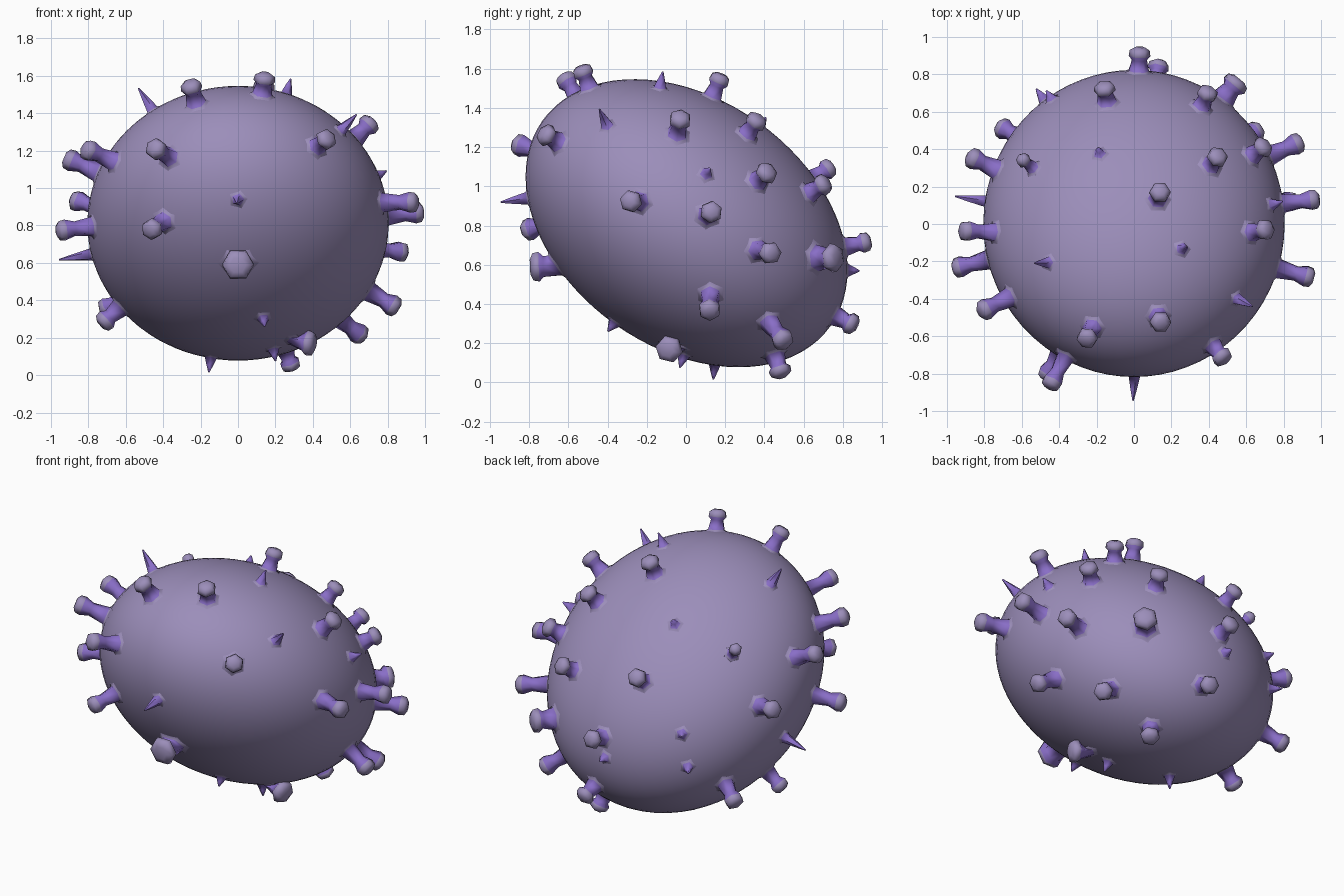
import bpy, bmesh, math
from mathutils import Vector, Matrix

if "Cube" in bpy.data.objects:
    bpy.data.objects.remove(bpy.data.objects["Cube"])


def material(name, col):
    m = bpy.data.materials.new(name)
    m.diffuse_color = (*col, 1)
    m.use_nodes = True
    m.node_tree.nodes["Principled BSDF"].inputs["Base Color"].default_value = m.diffuse_color
    return m


BODY = material("dusty lilac", (0.33, 0.27, 0.49))
STEM = material("violet", (0.25, 0.155, 0.57))

# body: ellipsoid tilted about x (long axis runs from upper front to lower back)
PLACE = Matrix.Translation((0, 0.003, 0.812)) @ Matrix.Rotation(math.radians(-35.5), 4, 'X')
bpy.ops.mesh.primitive_uv_sphere_add(segments=64, ring_count=40, radius=1)
body = bpy.context.object
body.name = "body"
body.data.transform(PLACE @ Matrix.Diagonal((0.806, 0.902, 0.632, 1)))
body.data.materials.append(BODY)
bpy.ops.object.shade_smooth()
bpy.context.view_layer.update()


def spike(name, tip, make_rings, sides, base=None):
    """Loft rings (height, radius, colour of the band below) out of the body."""
    tip = Vector(tip)
    _, p, n, _ = body.closest_point_on_mesh(Vector(base) if base else tip)
    if base:
        n = (tip - p).normalized()
    q = Vector((0, 0, 1)).rotation_difference(n)
    bm = bmesh.new()
    prev = None
    for k, (z, r, mat) in enumerate(make_rings((tip - p).dot(n))):
        loop = []
        for i in range(sides):
            a = 2 * math.pi * i / sides
            co = p + q @ Vector((r * math.cos(a), r * math.sin(a), z))
            if k < 2:  # root rings hug the body
                _, c, m, _ = body.closest_point_on_mesh(co)
                co = c + m * z
            loop.append(bm.verts.new(co))
        if prev:
            for i in range(sides):
                j = (i + 1) % sides
                bm.faces.new((prev[i], prev[j], loop[j], loop[i])).material_index = mat
        prev = loop
    bm.faces.new(prev)
    me = bpy.data.meshes.new(name)
    bm.to_mesh(me)
    bm.free()
    ob = bpy.data.objects.new(name, me)
    bpy.context.collection.objects.link(ob)
    me.materials.append(BODY)
    me.materials.append(STEM)
    bpy.ops.object.select_all(action='DESELECT')
    bpy.context.view_layer.objects.active = ob
    ob.select_set(True)
    bpy.ops.object.shade_smooth_by_angle(angle=math.radians(70))


def knob_rings(s):
    def rings(h):
        L = min(max(h + 0.035, 0.13 * min(s, 1)), 0.2)
        return [(-0.004, 0.09 * s, 0), (0.008, 0.056 * s, 0), (L * 0.5, 0.042 * s, 1),
                (L - 0.045, 0.06 * s, 1), (L - 0.015, 0.055 * s, 0), (L, 0.03 * s, 0)]
    return rings


def thorn_rings(h):
    L = min(max(h + 0.005, 0.06), 0.18)
    return [(-0.004, 0.065, 0), (0.006, 0.034, 0), (L * 0.55, 0.019, 1), (L, 0.004, 1)]


# knobbed spikes, by tip position
KNOBS = [
    (.14, -.52, 1.57), (-.25, -.61, 1.54), (.14, .17, 1.54), (.47, -.71, 1.26),
    (.70, -.03, 1.34), (-.44, -.85, 1.21), (-.84, -.48, 1.22), (-.92, -.03, 1.17),
    (-.86, .35, .93), (-.97, -.24, .77), (-.46, -.80, .78), (.94, -.29, .94),
    (.96, .13, .87), (.87, .43, .66), (.83, .12, .37), (-.70, .51, .36),
    (-.71, .06, .29), (.28, .48, .06), (.03, .91, .71), (.13, .84, .30),
    (-.15, .68, 1.06), (.38, .67, .99), (.44, .35, 1.32), (.65, .38, 1.04)]
for i, t in enumerate(KNOBS):
    spike(f"knob_spike_{i + 1}", t, knob_rings(0.97), 6)
spike("lower_knob_spike", (.66, .50, .21), knob_rings(0.97), 6, (.57, .44, .27))
spike("small_knob_spike", (-.59, .34, 1.24), knob_rings(0.65), 6)

# bigger knobs
spike("front_large_knob", (0, -.76, .59), knob_rings(1.45), 6, (0, -.62, .62))
spike("back_large_knob", (.54, .75, .64), knob_rings(1.25), 6)
spike("underside_large_knob", (.32, -.07, .18), knob_rings(1.2), 6, (.27, -.04, .24))

# thin pointed spikes
THORNS = [
    (-.53, -.21, 1.53), (.28, -.12, 1.58), (.63, -.44, 1.39),
    (0, -.94, .92), (.135, -.37, .30), (.20, -.03, .08), (-.155, .14, .02),
    (-.52, .72, .57), (-.46, .70, .79), (.0, .86, .57), (-.19, .40, 1.34), (.79, .12, 1.09)]
for i, t in enumerate(THORNS):
    spike(f"thorn_{i + 1}", t, thorn_rings, 5)
spike("left_thorn", (-.97, .15, .615), thorn_rings, 5, (-.8, .12, .64))
